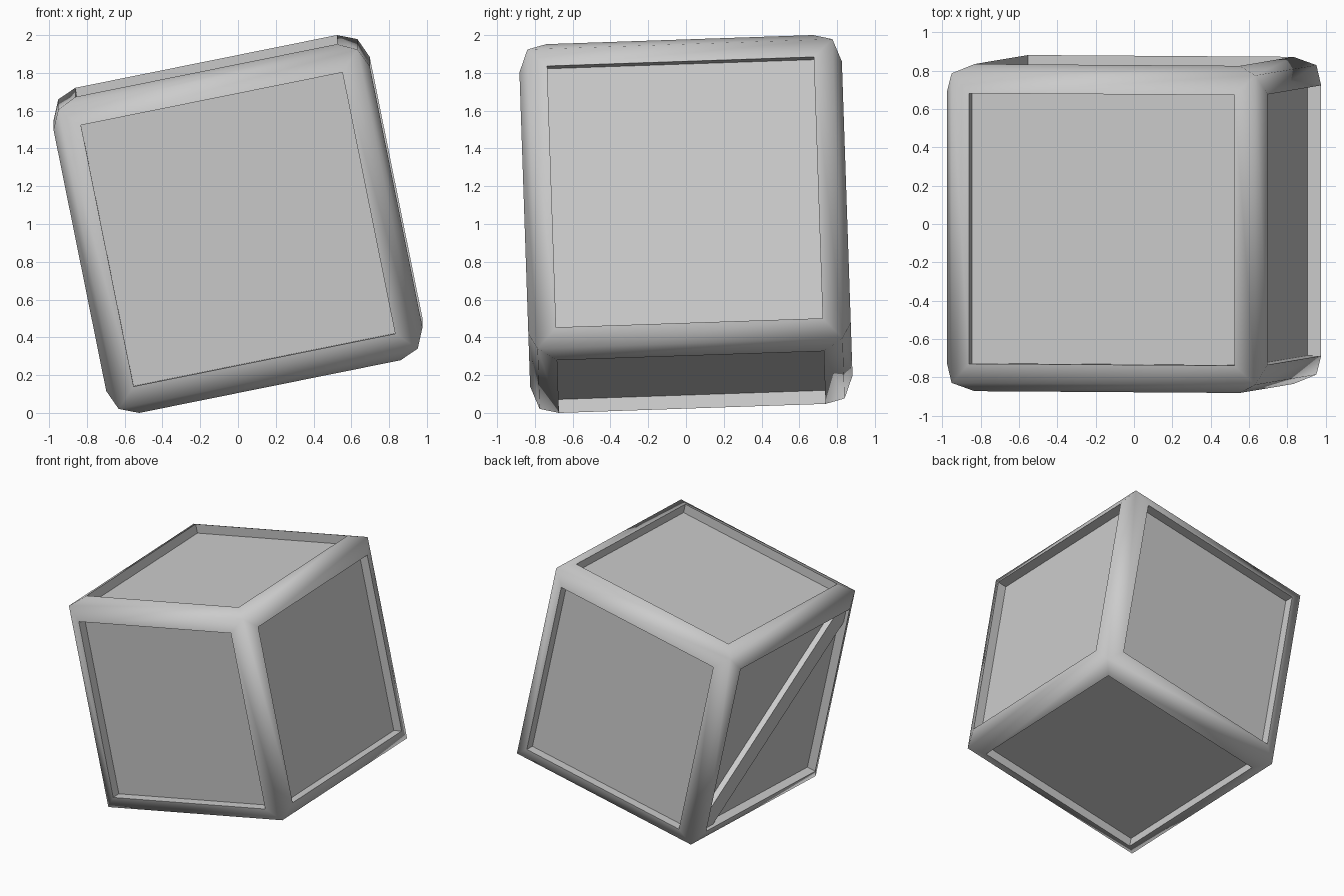
import bpy, bmesh
from mathutils import Matrix

if "Cube" in bpy.data.objects:
    bpy.data.objects.remove(bpy.data.objects["Cube"])

HALF = 0.808    # half side of the cube through its outer corners
RIM = 0.854     # distance of the raised inner rim from the centre
PANEL = 0.781   # distance of the sunken panels from the centre
OPEN = 0.706    # half size of each panel opening
BRACE = 0.826   # outer surface of the diagonal brace

# resting pose: tipped to one side and slightly forward
POSE = (Matrix.Translation((0, 0, 1)) @ Matrix.Rotation(0.034, 4, 'X')
        @ Matrix.Rotation(-0.199, 4, 'Y'))


def make_object(name, bm):
    bmesh.ops.recalc_face_normals(bm, faces=bm.faces[:])
    bm.transform(POSE)
    mesh = bpy.data.meshes.new(name)
    bm.to_mesh(mesh)
    bm.free()
    obj = bpy.data.objects.new(name, mesh)
    bpy.context.collection.objects.link(obj)
    return obj


# crate body: sloped frame rising to a rim, then a sunken panel on every side
bm = bmesh.new()
bmesh.ops.create_cube(bm, size=2 * HALF)
sides = bm.faces[:]
bmesh.ops.inset_individual(bm, faces=sides, thickness=HALF - OPEN,
                           depth=RIM - HALF, use_even_offset=True)
bmesh.ops.inset_individual(bm, faces=sides, thickness=0.0, depth=PANEL - RIM)
crate = make_object("crate_body", bm)
bpy.context.view_layer.objects.active = crate
crate.select_set(True)
bpy.ops.object.shade_smooth_by_angle(angle=0.82)

# diagonal brace across the left panel, cut to fit the opening's corners
bm = bmesh.new()
a, c = OPEN, OPEN - 0.127
outline = [(a, -a), (a, -c), (-c, a), (-a, a), (-a, c), (c, -a)]
face = bm.faces.new([bm.verts.new((-PANEL, y, z)) for y, z in outline])
ext = bmesh.ops.extrude_face_region(bm, geom=[face])
bmesh.ops.translate(bm, vec=(PANEL - BRACE, 0, 0),
                    verts=[v for v in ext["geom"] if isinstance(v, bmesh.types.BMVert)])
make_object("diagonal_brace", bm)
